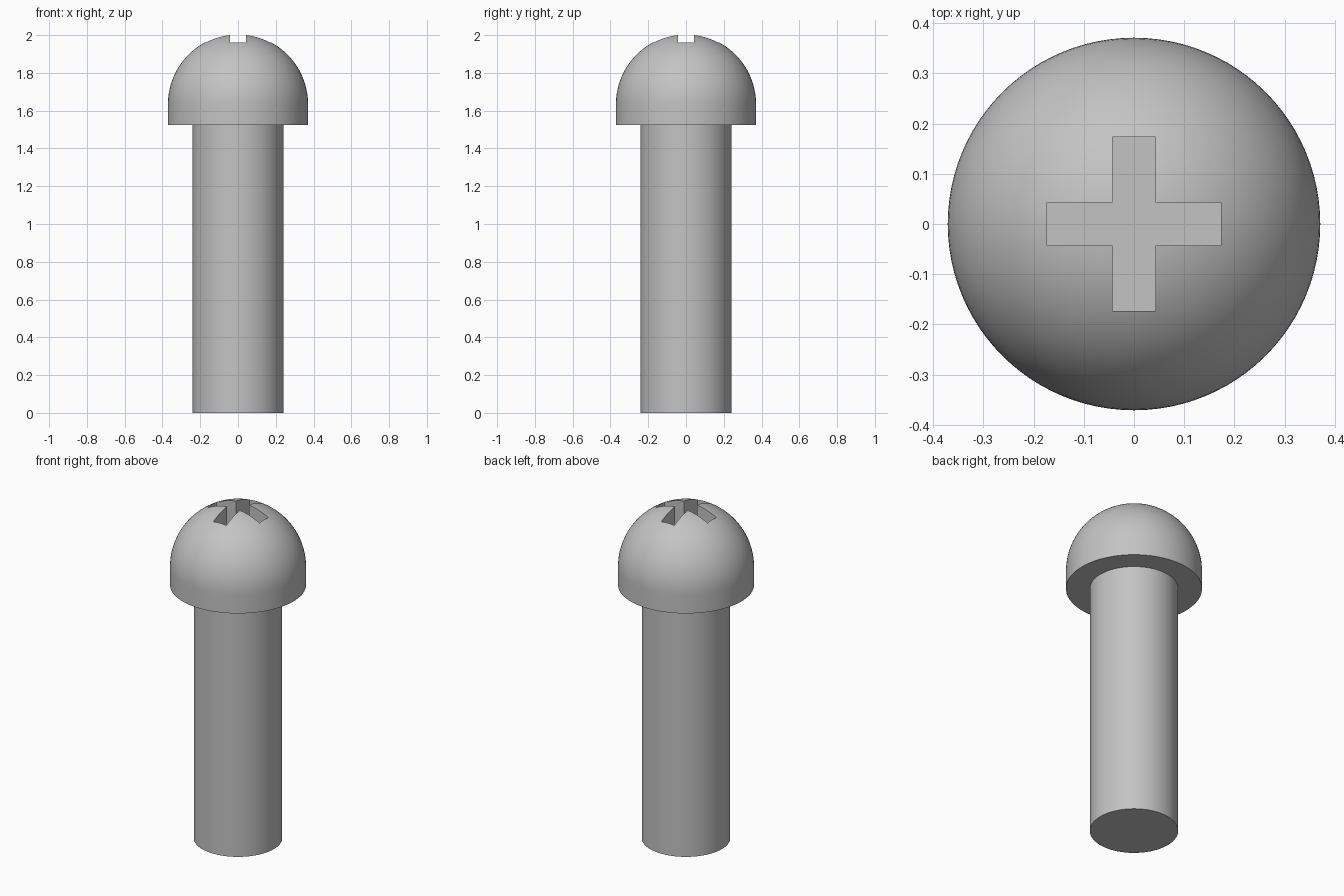
import bpy
import bmesh
from math import cos, sin, pi, radians
from mathutils import Matrix, Vector

SEGMENTS = 96
SHAFT_R, HEAD_R = 0.241, 0.371
HEAD_BASE, DOME_BASE = 1.525, 1.634
SLOT_LENGTH, SLOT_WIDTH, SLOT_FLOOR = 0.346, 0.086, 1.83

cube = bpy.data.objects.get("Cube")
if cube:
    bpy.data.objects.remove(cube, do_unlink=True)

steel = bpy.data.materials.new("grey steel")
steel.use_nodes = True
steel.diffuse_color = (0.55, 0.55, 0.55, 1)
steel.node_tree.nodes["Principled BSDF"].inputs["Base Color"].default_value = steel.diffuse_color


def add_object(name, bm):
    bmesh.ops.recalc_face_normals(bm, faces=bm.faces)
    mesh = bpy.data.meshes.new(name)
    bm.to_mesh(mesh)
    bm.free()
    mesh.materials.append(steel)
    obj = bpy.data.objects.new(name, mesh)
    bpy.context.collection.objects.link(obj)
    return obj


def lathe(name, profile):
    """Spin an (r, z) profile around the z axis into a closed solid."""
    bm = bmesh.new()
    verts = [bm.verts.new((r, 0, z)) for r, z in profile]
    edges = [bm.edges.new(pair) for pair in zip(verts, verts[1:])]
    bmesh.ops.spin(bm, geom=verts + edges, cent=(0, 0, 0), axis=(0, 0, 1),
                   angle=2 * pi, steps=SEGMENTS)
    bmesh.ops.remove_doubles(bm, verts=bm.verts, dist=0.0001)
    return add_object(name, bm)


def select_only(obj):
    bpy.ops.object.select_all(action="DESELECT")
    obj.select_set(True)
    bpy.context.view_layer.objects.active = obj


# Plain cylindrical shaft
shaft = lathe("shaft", [(0, 0), (SHAFT_R, 0), (SHAFT_R, HEAD_BASE), (0, HEAD_BASE)])

# Head: short cylindrical rim under a hemisphere
steps = 28
dome = [(HEAD_R * cos(pi / 2 * i / steps), DOME_BASE + HEAD_R * sin(pi / 2 * i / steps))
        for i in range(steps + 1)]
head = lathe("domed_head", [(0, HEAD_BASE), (HEAD_R, HEAD_BASE)] + dome)

# Cross recess cut straight down into the dome
for name, size in (("slot_x", (SLOT_LENGTH, SLOT_WIDTH)), ("slot_y", (SLOT_WIDTH, SLOT_LENGTH))):
    height = 0.4
    bm = bmesh.new()
    bmesh.ops.create_cube(bm, size=1, matrix=Matrix.Translation((0, 0, SLOT_FLOOR + height / 2))
                          @ Matrix.Diagonal(Vector((*size, height, 1))))
    cutter = add_object(name, bm)
    cutter.hide_render = True
    cut = head.modifiers.new(name, "BOOLEAN")
    cut.operation = "DIFFERENCE"
    cut.solver = "EXACT"
    cut.object = cutter
    select_only(head)
    bpy.ops.object.modifier_apply(modifier=name)
    bpy.data.objects.remove(cutter, do_unlink=True)

# Smooth round surfaces, sharp rims and slot edges
for obj in (shaft, head):
    select_only(obj)
    bpy.ops.object.shade_smooth_by_angle(angle=radians(30))
